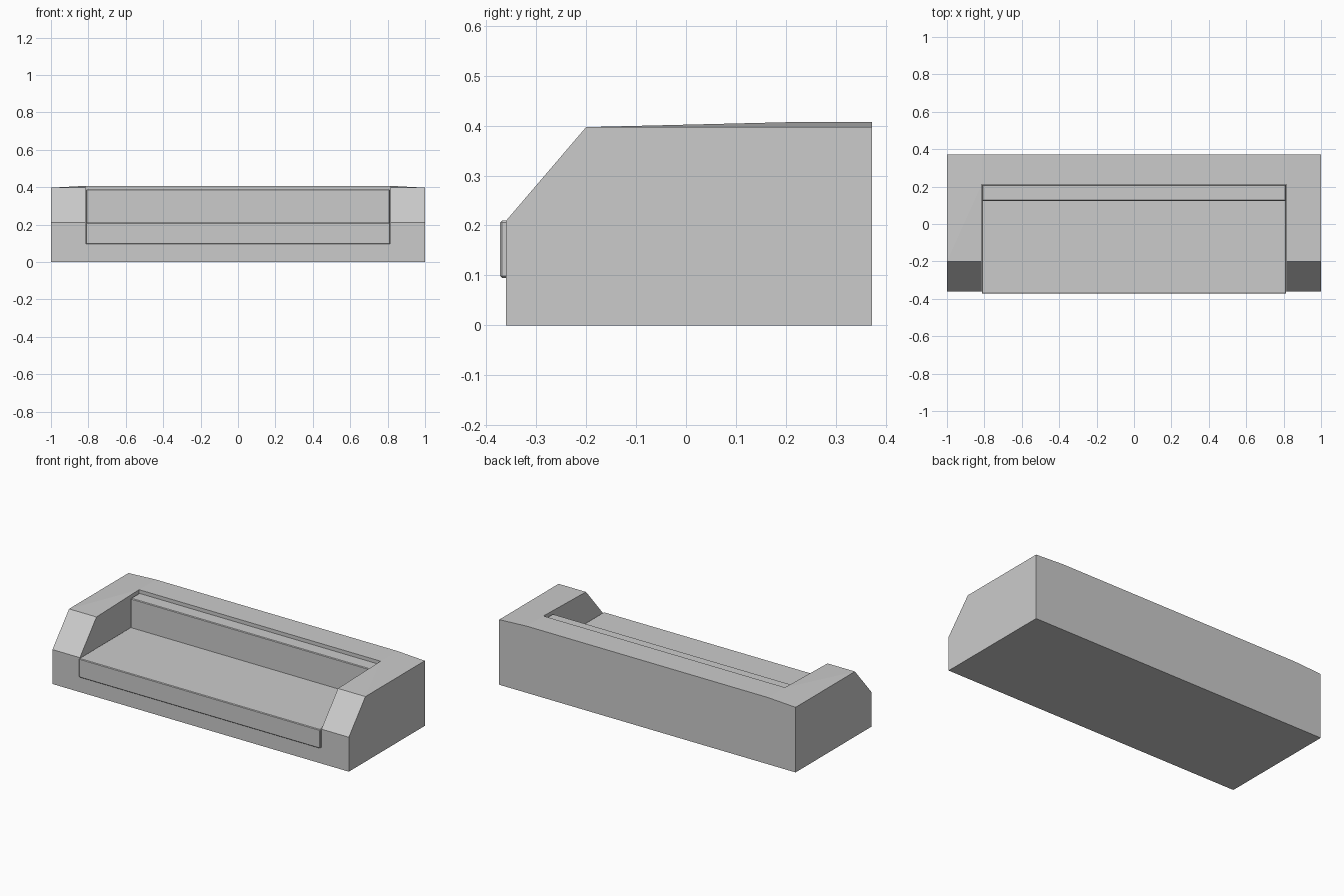
import bpy
import bmesh

if "Cube" in bpy.data.objects:
    bpy.data.objects.remove(bpy.data.objects["Cube"])

IN = 0.815            # inner face of the arms
FRONT, BACK = -0.36, 0.372
REST = 0.21           # front face of the backrest


def add_object(name, bm):
    bmesh.ops.recalc_face_normals(bm, faces=bm.faces)
    mesh = bpy.data.meshes.new(name)
    bm.to_mesh(mesh)
    bm.free()
    obj = bpy.data.objects.new(name, mesh)
    bpy.context.collection.objects.link(obj)
    return obj


def cushion(name, lo, hi, bevel=0.004):
    bm = bmesh.new()
    bmesh.ops.create_cube(bm, size=1)
    for v in bm.verts:
        v.co = [(a + b) / 2 + c * (b - a) for a, b, c in zip(lo, hi, v.co)]
    obj = add_object(name, bm)
    mod = obj.modifiers.new("soft_edge", 'BEVEL')
    mod.width = bevel
    mod.segments = 1
    return obj


# Frame: half of the base, backrest and arm, mirrored across x = 0
bm = bmesh.new()


def section(x, points):
    return [bm.verts.new((x, y, z)) for y, z in points]


outer = section(1, [(FRONT, 0), (BACK, 0), (BACK, 0.397), (-0.2, 0.397), (FRONT, 0.21)])
centre_profile = [(FRONT, 0), (BACK, 0), (BACK, 0.407), (REST, 0.407), (REST, 0.1), (FRONT, 0.1)]
inner = section(IN, centre_profile)
centre = section(0, centre_profile)
arm_front = section(IN, [(-0.2, 0.397), (FRONT, 0.21)])

# Base and backrest span
for i in range(6):
    j = (i + 1) % 6
    bm.faces.new((centre[i], centre[j], inner[j], inner[i]))
# Outer arm side and inner arm side
bm.faces.new(outer)
bm.faces.new((inner[3], arm_front[0], arm_front[1], inner[5], inner[4]))
# Arm underside, back, gently sloping top, slanted front and lower front
bm.faces.new((outer[0], outer[1], inner[1], inner[0]))
bm.faces.new((outer[1], outer[2], inner[2], inner[1]))
bm.faces.new((outer[2], inner[3], inner[2]))
bm.faces.new((outer[2], outer[3], inner[3]))
bm.faces.new((outer[3], arm_front[0], inner[3]))
bm.faces.new((outer[3], outer[4], arm_front[1], arm_front[0]))
bm.faces.new((outer[4], outer[0], inner[0], inner[5], arm_front[1]))
frame = add_object("sofa_frame", bm)
mirror = frame.modifiers.new("mirror", 'MIRROR')
mirror.use_clip = True

# Cushions
cushion("seat_cushion", (-0.814, -0.372, 0.095), (0.814, 0.209, 0.21))
cushion("back_cushion", (-0.812, 0.124, 0.205), (0.812, 0.209, 0.388))
